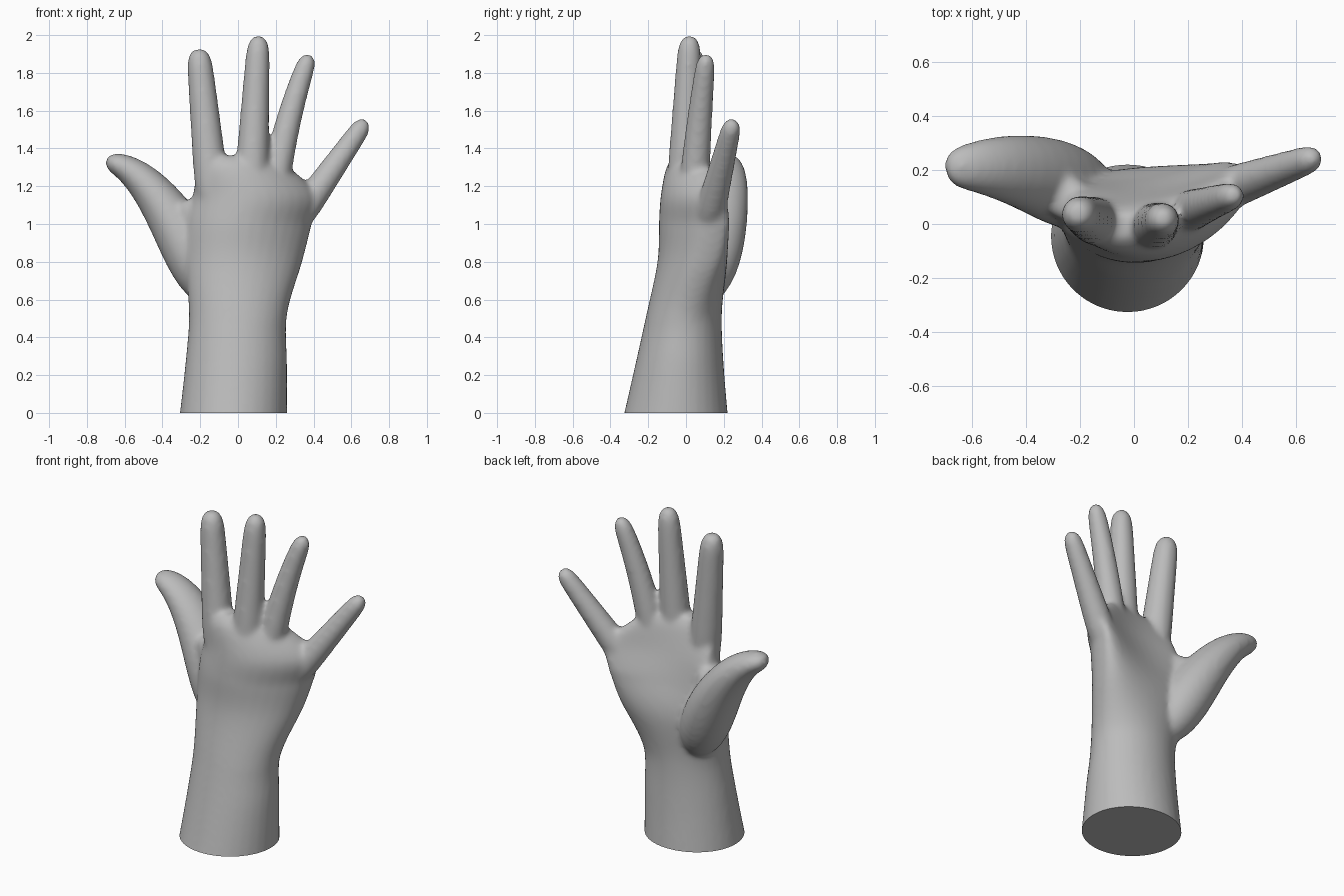
import bpy, bmesh, math
from mathutils import Vector

if "Cube" in bpy.data.objects:
    bpy.data.objects.remove(bpy.data.objects["Cube"])

SIDES = 32
STEPS = 24
circle = [(math.cos(math.tau * i / SIDES), math.sin(math.tau * i / SIDES)) for i in range(SIDES)]
bm = bmesh.new()


def skin(rings):
    """Skin a list of point rings into a closed tube."""
    loops = [[bm.verts.new(point) for point in ring] for ring in rings]
    for lower, upper in zip(loops, loops[1:]):
        for i in range(SIDES):
            j = (i + 1) % SIDES
            bm.faces.new((lower[i], lower[j], upper[j], upper[i]))
    bm.faces.new(reversed(loops[0]))
    bm.faces.new(loops[-1])


def smooth_path(stations):
    """Refine stations with a spline that passes through all of them."""
    keys = [Vector(s) for s in stations]
    keys = [keys[0]] + keys + [keys[-1]]
    path = []
    for before, start, end, after in zip(keys, keys[1:], keys[2:], keys[3:]):
        leave, arrive = (end - before) / 2, (after - start) / 2
        for k in range(SIDES // 4):
            t = k / (SIDES // 4)
            ease = t * t * (3 - 2 * t)
            path.append(start.lerp(end, ease) + leave * t * (1 - t) ** 2 - arrive * t * t * (1 - t))
    return path + [keys[-1]]


def palm_ring(section):
    """Round at the wrist, fuller and cupped toward the palm side above it."""
    centre_x, centre_y, z, half_width, back_depth, palm_depth = section
    cup = min(max(z * 2 - 1, 0), 1)
    ring = []
    for u, v in circle:
        across = half_width * u
        depth = abs(v) ** (1 - 0.35 * cup) * (palm_depth if v > 0 else -back_depth)
        ring.append((centre_x + across, centre_y + depth + cup * across * (across + 0.15), z))
    return ring


def digit(root, tip, root_radius, tip_radius, bend=None, flatten=0):
    """Tapered tube with a soft root and a domed tip, curving toward an optional bend point."""
    root, tip = Vector(root), Vector(tip)
    bend = Vector(bend) if bend else (root + tip) / 2
    rings = []
    for k in range(1, STEPS):
        swing = math.cos(math.pi * k / STEPS)
        t = (1 - swing) / 2
        first, second = root.lerp(bend, t), bend.lerp(tip, t)
        along = (second - first).normalized()
        side = Vector((0, 1, 0)).cross(along).normalized()
        deep = along.cross(side)
        dome = math.sqrt(1 - swing ** (4 if swing > 0 else 14))
        radius = dome * (root_radius + (tip_radius - root_radius) * t)
        centre = first.lerp(second, t)
        rings.append([centre + radius * (side * u + deep * v * (1 + flatten * t)) for u, v in circle])
    skin(rings)


# Forearm, wrist and palm: centre, height, half width, depth to the back and to the palm side
sections = smooth_path([
    (-0.03, -0.05, -0.1, 0.29, 0.3, 0.28),
    (-0.01, -0.03, 0.25, 0.27, 0.24, 0.23),
    (0, -0.01, 0.52, 0.26, 0.2, 0.2),
    (0.03, 0.02, 0.8, 0.31, 0.17, 0.19),
    (0.06, 0, 1, 0.33, 0.14, 0.17),
    (0.09, 0, 1.15, 0.33, 0.13, 0.13),
    (0.03, 0, 1.3, 0.24, 0.1, 0.08),
    (0, 0, 1.36, 0.16, 0.05, 0.04)])
skin([palm_ring(section) for section in sections])

# Index, middle, ring and little fingers
digit((-0.12, 0, 1), (-0.21, 0.04, 1.93), 0.1, 0.065)
digit((0.06, -0.02, 1), (0.11, 0.02, 2), 0.1, 0.06)
digit((0.16, 0.03, 1), (0.38, 0.11, 1.9), 0.09, 0.05, bend=(0.23, 0.06, 1.5))
digit((0.26, 0.1, 0.95), (0.68, 0.25, 1.55), 0.09, 0.05)

# Thumb with its fleshy base
digit((-0.13, 0.08, 0.58), (-0.7, 0.2, 1.33), 0.18, 0.045, bend=(-0.43, 0.25, 1.31), flatten=0.4)

# Web beside the thumb
digit((-0.14, 0.06, 0.7), (-0.26, 0.1, 1.13), 0.12, 0.08)

mesh = bpy.data.meshes.new("hand")
bm.to_mesh(mesh)
bm.free()
hand = bpy.data.objects.new("hand", mesh)
bpy.context.collection.objects.link(hand)

# Fuse the parts into one soft skin
remesh = hand.modifiers.new("fuse", 'REMESH')
remesh.mode = 'VOXEL'
remesh.voxel_size = 0.014
soften = hand.modifiers.new("soften", 'SMOOTH')
soften.factor = 0.5
soften.iterations = 12
graph = bpy.context.evaluated_depsgraph_get()
fused = bpy.data.meshes.new_from_object(hand.evaluated_get(graph))
hand.modifiers.clear()
hand.data = fused

# Cut the forearm off flat at the base
bm = bmesh.new()
bm.from_mesh(fused)
cut = bmesh.ops.bisect_plane(bm, geom=bm.verts[:] + bm.edges[:] + bm.faces[:],
                             plane_co=(0, 0, 0), plane_no=(0, 0, 1), clear_inner=True)
rim = [item for item in cut["geom_cut"] if isinstance(item, bmesh.types.BMEdge)]
bmesh.ops.contextual_create(bm, geom=rim)
bmesh.ops.recalc_face_normals(bm, faces=bm.faces[:])
bm.to_mesh(fused)
bm.free()

# Plain grey skin
skin_grey = bpy.data.materials.new("plain grey")
skin_grey.use_nodes = True
grey = (0.5, 0.5, 0.5, 1)
skin_grey.diffuse_color = grey
skin_grey.node_tree.nodes["Principled BSDF"].inputs["Base Color"].default_value = grey
fused.materials.clear()
fused.materials.append(skin_grey)

bpy.context.view_layer.objects.active = hand
hand.select_set(True)
bpy.ops.object.shade_smooth_by_angle(angle=math.radians(40))
